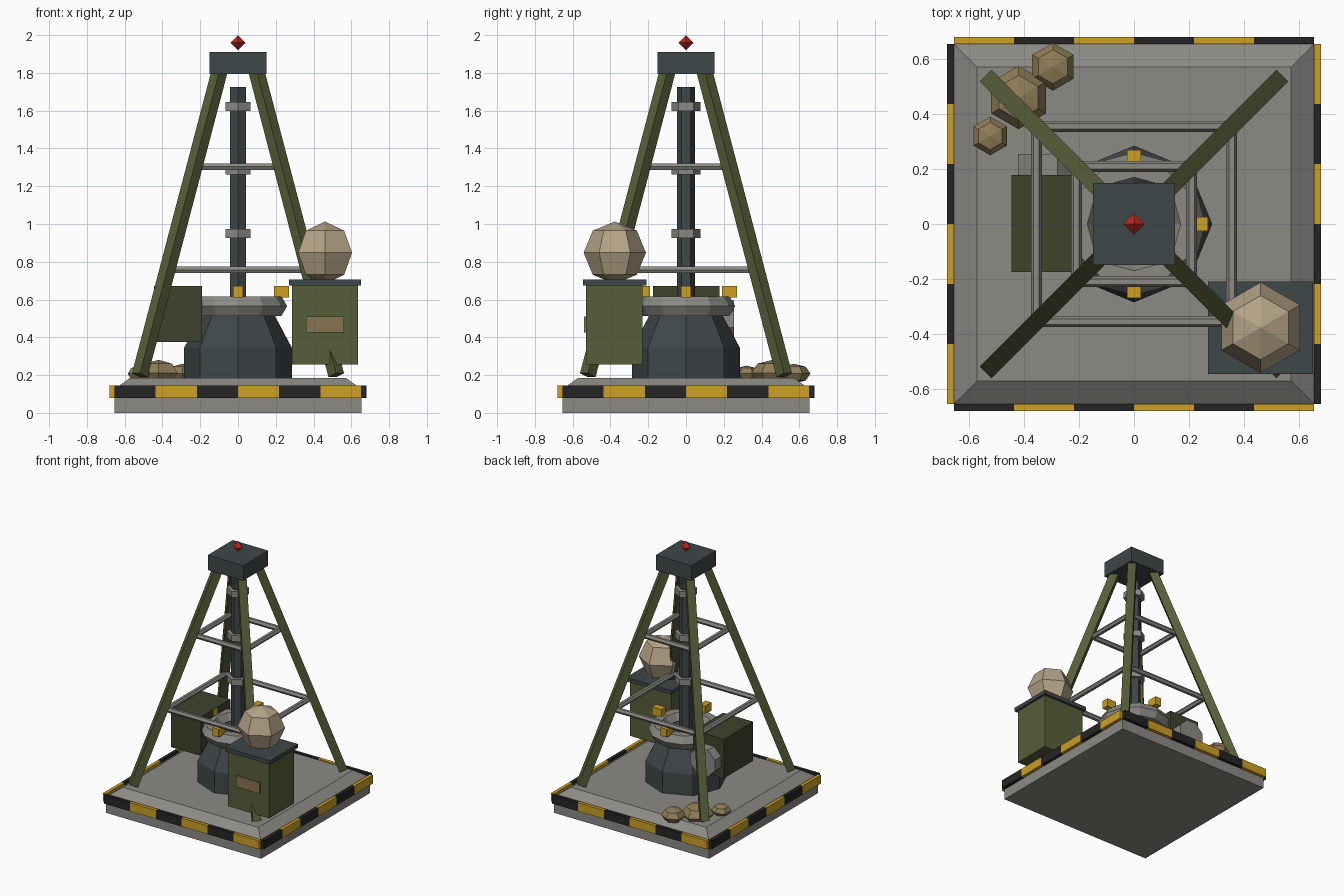
import bpy, bmesh, math
from mathutils import Vector, Matrix

if "Cube" in bpy.data.objects:
    bpy.data.objects.remove(bpy.data.objects["Cube"])


def material(name, hex_code):
    def lin(c):
        c /= 255
        return c / 12.92 if c <= 0.04045 else ((c + 0.055) / 1.055) ** 2.4
    m = bpy.data.materials.new(name)
    m.diffuse_color = [lin(int(hex_code[i:i + 2], 16)) for i in (0, 2, 4)] + [1]
    m.use_nodes = True
    m.node_tree.nodes["Principled BSDF"].inputs["Base Color"].default_value = m.diffuse_color
    return m


GREY = material("concrete grey", "8C8A84")
BLACK = material("hazard black", "252525")
YELLOW = material("hazard yellow", "CDA024")
STEEL = material("dark steel", "3F4748")
GREEN = material("olive green", "565E38")
DARK_GREEN = material("dark olive", "40422C")
SAND = material("pale sand", "B5A486")
ROCK = material("brown rock", "8F7D57")
PLATE = material("label brown", "877552")
RED = material("signal red", "C4281F")


def finish(bm, name, mat):
    bmesh.ops.recalc_face_normals(bm, faces=bm.faces)
    me = bpy.data.meshes.new(name)
    bm.to_mesh(me)
    bm.free()
    ob = bpy.data.objects.new(name, me)
    me.materials.append(mat)
    bpy.context.collection.objects.link(ob)
    return ob


def box(name, lo, hi, mat):
    lo, hi = Vector(lo), Vector(hi)
    bm = bmesh.new()
    bmesh.ops.create_cube(bm, size=1, matrix=Matrix.Translation((lo + hi) / 2)
                          @ Matrix.Diagonal((*(hi - lo), 1)))
    return finish(bm, name, mat)


def lathe(name, profile, sides, mat, start=0.0, closed=False, place=Matrix()):
    """Faceted solid from (radius, height) pairs; closed makes a ring."""
    bm = bmesh.new()
    loops = []
    for r, z in profile:
        loops.append([bm.verts.new(place @ Vector((r * math.cos(start + math.tau * i / sides),
                                                   r * math.sin(start + math.tau * i / sides), z)))
                      for i in range(sides)])
    pairs = list(zip(loops, loops[1:]))
    if closed:
        pairs.append((loops[-1], loops[0]))
    else:
        bm.faces.new(loops[0])
        bm.faces.new(loops[-1])
    for a, b in pairs:
        for i in range(sides):
            j = (i + 1) % sides
            bm.faces.new((a[i], a[j], b[j], b[i]))
    return finish(bm, name, mat)


def beam(name, a, b, radius, sides, mat, start=0.0):
    """Straight bar between two points."""
    a, b = Vector(a), Vector(b)
    d = b - a
    z = d.normalized()
    x = Vector((-z.y, z.x, 0)).normalized()
    rot = Matrix((x, z.cross(x), z)).transposed().to_4x4()
    return lathe(name, [(radius, 0), (radius, d.length)], sides, mat, start,
                 place=Matrix.Translation(a) @ rot)


def ball(name, centre, radius, segments, rings, mat, squash=1.0):
    bm = bmesh.new()
    bmesh.ops.create_uvsphere(bm, u_segments=segments, v_segments=rings, radius=radius)
    # put a corner on the y axis
    v = max(bm.verts, key=lambda v: v.co.xy.length)
    turn = math.pi / 2 - math.atan2(v.co.y, v.co.x)
    bmesh.ops.transform(bm, verts=bm.verts, matrix=Matrix.Translation(centre)
                        @ Matrix.Diagonal((1, 1, squash, 1)) @ Matrix.Rotation(turn, 4, 'Z'))
    return finish(bm, name, mat)


# foundation slab with sloped rim
R2 = math.sqrt(2)
lathe("base_slab", [(0.655 * R2, 0), (0.655 * R2, 0.125), (0.572 * R2, 0.185)],
      4, GREY, math.pi / 4)

# hazard stripes around the slab
step = 1.31 / 6
for i in range(6):
    a = -0.655 + i * step
    b = a + step
    first, second = (BLACK, YELLOW) if i % 2 == 0 else (YELLOW, BLACK)
    box("stripe_front", (a, -0.68, 0.08), (b, -0.655, 0.145), first)
    box("stripe_back", (a, 0.655, 0.08), (b, 0.68, 0.145), second)
    box("stripe_right", (0.655, a, 0.08), (0.68, b, 0.145), first)
    box("stripe_left", (-0.68, a, 0.08), (-0.655, b, 0.145), second)

# derrick legs, crown and beacon
for sx in (-1, 1):
    for sy in (-1, 1):
        beam("derrick_leg", (0.52 * sx, 0.52 * sy, 0.2), (0.092 * sx, 0.092 * sy, 1.83),
             0.03 * R2, 4, GREEN, math.pi / 4)
box("crown_block", (-0.15, -0.15, 1.795), (0.15, 0.15, 1.91), STEEL)
ball("beacon", (0, 0, 1.96), 0.04, 4, 2, RED)

# horizontal brace frames
for d, z in ((0.355, 0.757), (0.21, 1.304)):
    for s in (-1, 1):
        beam("brace_x", (-d, s * d, z), (d, s * d, z), 0.02, 6, GREY)
        beam("brace_y", (s * d, -d, z), (s * d, d, z), 0.02, 6, GREY)

# drill housing, ring and clamps
lathe("drill_housing", [(0.285, 0.18), (0.285, 0.345), (0.2, 0.505), (0.17, 0.56)], 8, STEEL)
lathe("drill_ring", [(0.2 + 0.06 * math.cos(math.tau * k / 6),
                      0.565 + 0.06 * math.sin(math.tau * k / 6)) for k in range(6)],
      12, GREY, closed=True)
for s in (-1, 1):
    box("ring_clamp_x", (s * 0.23 - 0.04, -0.026, 0.61), (s * 0.23 + 0.04, 0.026, 0.672), YELLOW)
    box("ring_clamp_y", (-0.026, s * 0.23 - 0.04, 0.61), (0.026, s * 0.23 + 0.04, 0.672), YELLOW)

# drill shaft with collars
lathe("drill_shaft", [(0.048, 0.3), (0.048, 1.725)], 6, STEEL, math.pi / 2)
for z in (0.95, 1.285, 1.622):
    lathe("shaft_collar", [(0.077, z - 0.023), (0.077, z + 0.023)], 6, GREY, math.pi / 2)

# engine box with flywheel
box("engine_box", (-0.445, -0.175, 0.375), (-0.19, 0.178, 0.673), DARK_GREEN)
beam("flywheel", (-0.32, 0.17, 0.495), (-0.32, 0.255, 0.495), 0.11, 8, GREY, math.pi / 8)

# cabinet with lid, label and boulder
box("cabinet", (0.287, -0.53, 0.255), (0.635, -0.23, 0.675), GREEN)
box("cabinet_lid", (0.27, -0.545, 0.675), (0.652, -0.21, 0.705), STEEL)
box("cabinet_label", (0.36, -0.539, 0.425), (0.56, -0.53, 0.51), PLATE)
ball("boulder", (0.461, -0.377, 0.848), 0.165, 6, 4, SAND)

# rubble in the back corner
for x, y, z, r in ((-0.42, 0.46, 0.212, 0.115), (-0.295, 0.572, 0.208, 0.087),
                   (-0.523, 0.32, 0.208, 0.07)):
    ball("rubble", (x, y, z), r, 6, 4, ROCK, 0.6)
